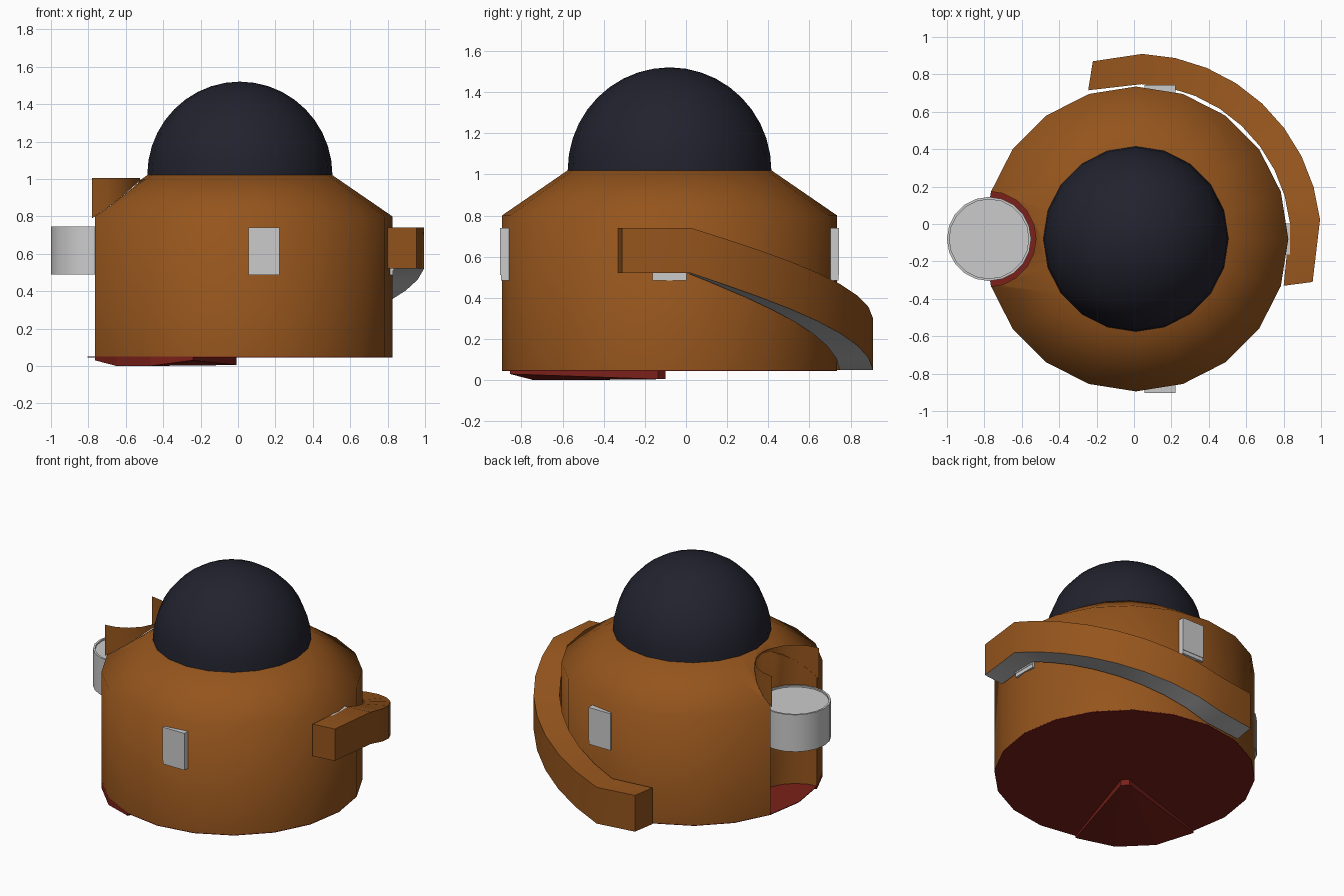
import bpy, bmesh
from math import sin, cos, pi, radians, hypot

if "Cube" in bpy.data.objects:
    bpy.data.objects.remove(bpy.data.objects["Cube"])

CX, CY, R, N = 0.01, -0.08, 0.815, 20
NX, NR = -0.78, 0.256          # notch centre x and radius


def material(name, rgb):
    m = bpy.data.materials.new(name)
    m.diffuse_color = (*rgb, 1)
    m.use_nodes = True
    m.node_tree.nodes["Principled BSDF"].inputs["Base Color"].default_value = m.diffuse_color
    return m


BROWN = material("brown", (0.3, 0.09, 0.012))
NAVY = material("navy", (0.016, 0.016, 0.028))
RED = material("red", (0.2, 0.015, 0.01))


def build(name, verts, faces, mat=None, smooth=None, closed=True):
    me = bpy.data.meshes.new(name)
    me.from_pydata(verts, [], faces)
    bm = bmesh.new()
    bm.from_mesh(me)
    if closed:
        bmesh.ops.recalc_face_normals(bm, faces=bm.faces)
    bm.to_mesh(me)
    bm.free()
    if mat:
        me.materials.append(mat)
    ob = bpy.data.objects.new(name, me)
    bpy.context.collection.objects.link(ob)
    if smooth:
        smooth_by(ob, smooth)
    return ob


def smooth_by(ob, deg):
    bpy.ops.object.select_all(action='DESELECT')
    ob.select_set(True)
    bpy.context.view_layer.objects.active = ob
    bpy.ops.object.shade_smooth_by_angle(angle=radians(deg))


def lathe(name, cx, profile, mat=None, smooth=None):
    """Turn (radius, z) points round a vertical axis and cap both ends."""
    v = [(cx + r * cos(2 * pi * k / N), CY + r * sin(2 * pi * k / N), z)
         for r, z in profile for k in range(N)]
    f = [(j * N + k, j * N + (k + 1) % N, (j + 1) * N + (k + 1) % N, (j + 1) * N + k)
         for j in range(len(profile) - 1) for k in range(N)]
    f += [tuple(range(N))[::-1], tuple(range(len(v) - N, len(v)))]
    return build(name, v, f, mat, smooth)


def box(name, lo, hi, mat=None):
    v = [(x, y, z) for x in (lo[0], hi[0]) for y in (lo[1], hi[1]) for z in (lo[2], hi[2])]
    f = [(0, 1, 3, 2), (4, 6, 7, 5), (0, 4, 5, 1), (2, 3, 7, 6), (0, 2, 6, 4), (1, 5, 7, 3)]
    return build(name, v, f, mat)


# body with sloping shoulder, notched on the left
body = lathe("body", CX, [(R, 0.05), (R, 0.8), (0.495, 1.02)], BROWN)
cutter = lathe("notch_cutter", NX, [(NR, -0.2), (NR, 1.3)])
cutter.hide_render = True
mod = body.modifiers.new("notch", 'BOOLEAN')
mod.object, mod.operation, mod.solver = cutter, 'DIFFERENCE', 'EXACT'
bpy.context.view_layer.objects.active = body
bpy.ops.object.modifier_apply(modifier="notch")
bpy.data.objects.remove(cutter)
smooth_by(body, 60)

# thin wall standing above the shoulder round the notch
arc = [(NX + NR * cos(a), CY + NR * sin(a))
       for a in (-pi / 2 + 2 * pi * k / N for k in range(N // 2 + 1))]
low = [min(0.998, 0.8 + (R - hypot(x - CX, y - CY)) * 0.22 / 0.32) for x, y in arc]
n = len(arc)
build("notch_wall", [(x, y, z) for (x, y), z in zip(arc, low)] + [(x, y, 1.005) for x, y in arc],
      [(k, n + k, n + k + 1, k + 1) for k in range(n - 1)], BROWN, 40, closed=False)

# dome
lathe("dome", CX, [(0.495 * cos(a), 1.02 + 0.5 * sin(a))
                   for a in (radians(9 * i) for i in range(10))] + [(0.004, 1.52)], NAVY, 40)

# base plate and the hanging wedge hatch beneath it
lathe("base_plate", CX, [(R, 0.045), (R, 0.0495)], RED)
hatch = [(0.06, 198, 0.005), (R, 198, 0.03), (R, 216, 0.0),
         (R, 234, 0.0), (R, 252, 0.03), (0.06, 252, 0.005)]
pts = [(CX + r * cos(radians(a)), CY + r * sin(radians(a)), z) for r, a, z in hatch]
build("hatch", pts + [(x, y, 0.046) for x, y, z in pts],
      [(k, (k + 1) % 6, 6 + (k + 1) % 6, 6 + k) for k in range(6)]
      + [(0, 1, 2), (0, 2, 3, 5), (3, 4, 5), tuple(range(6, 12))], RED)

# round side engine sitting in the notch, with a shallow rim
lathe("side_drum", -0.775, [(0.225, 0.49), (0.225, 0.745), (0.212, 0.745), (0.212, 0.735)],
      None, 30)

# windows and their sills on the front, back and right
for name, x, y, dx, dy in (("front", 0.14, -0.86, 0, -1), ("back", 0.14, 0.70, 0, 1),
                           ("right", 0.79, -0.08, 1, 0)):
    for part, d, z0, z1 in (("window", 0.043, 0.51, 0.74), ("sill", 0.04, 0.485, 0.51)):
        hx, hy = (d, 0.083) if dx else (0.083, d)
        box(f"{name}_{part}", (x - hx, y - hy, z0), (x + hx, y + hy, z1))

# spiral ramp: level landing, eight descending steps, level end
RI, RO, STEPS = 0.828, 0.99, 8
ramp = [((0.80, -0.33), (0.955, -0.31), 0.52, 0.74)]
for i in range(STEPS + 1):
    t = i / STEPS
    a = radians(6 + 82 * t)
    ramp.append(((CX + RI * cos(a), CY + RI * sin(a)), (CX + RO * cos(a), CY + RO * sin(a)),
                 0.52 - 0.47 * t, 0.74 - 0.44 * t))
ramp.append(((-0.245, 0.715), (-0.22, 0.87), 0.05, 0.30))
v = []
for inner, outer, z0, z1 in ramp:
    v += [(*inner, z0), (*outer, z0), (*outer, z1), (*inner, z1)]
m = len(ramp) - 1
side = [(4 * i + j, 4 * i + j + 1 if j < 3 else 4 * i, 4 * i + 4 + (j + 1) % 4, 4 * i + 4 + j)
        for i in range(m) for j in (1, 2, 3)]
build("ramp", v, side + [(0, 1, 2, 3), (4 * m + 3, 4 * m + 2, 4 * m + 1, 4 * m)], BROWN, 25)

# bare grey underside of the ramp
under = [p for i in range(m + 1) for p in (v[4 * i], v[4 * i + 1])]
build("ramp_underside", under, [(2 * i, 2 * i + 2, 2 * i + 3, 2 * i + 1) for i in range(m)],
      None, 25, closed=False)
